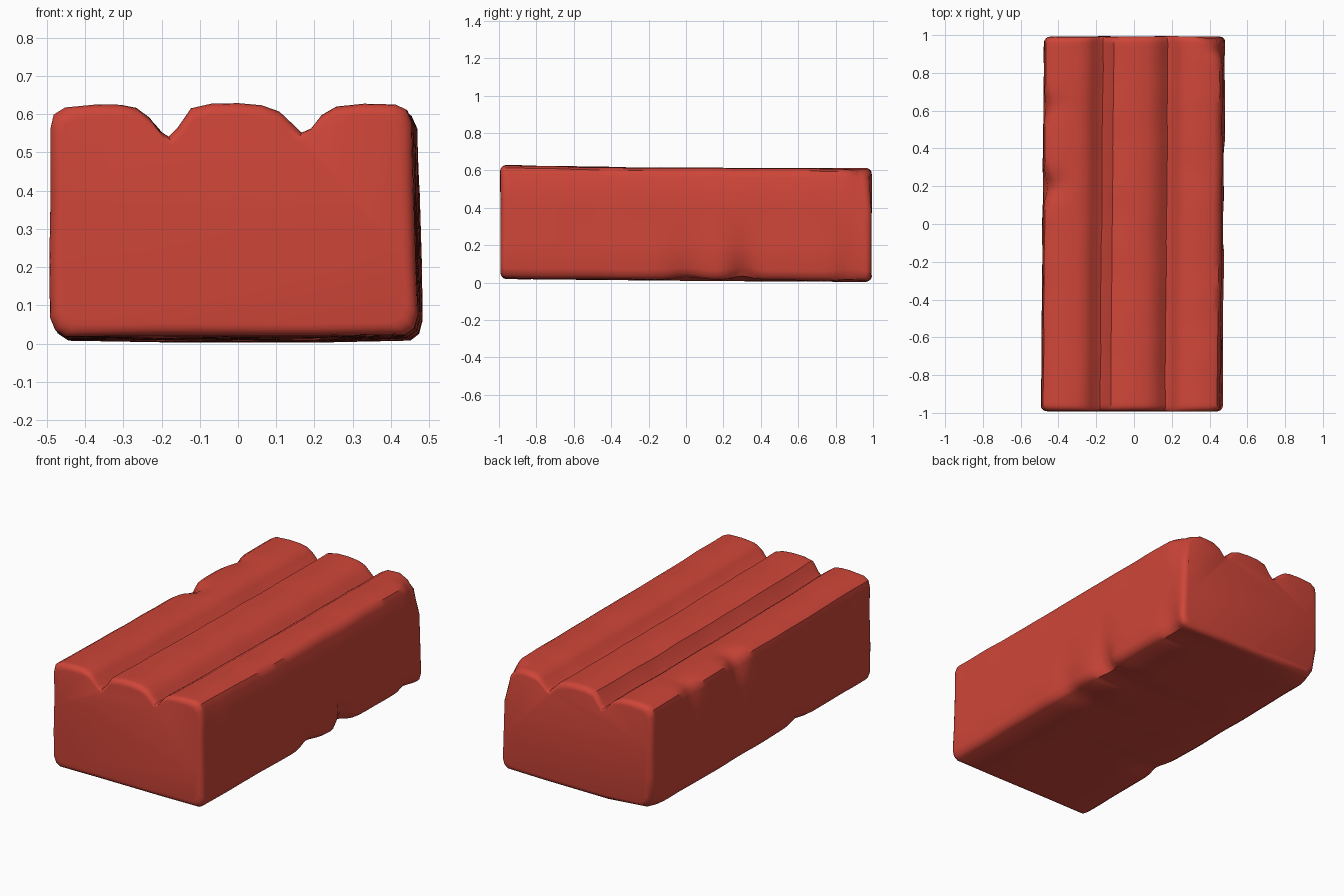
import bpy, bmesh, math
from mathutils import Vector, noise

if "Cube" in bpy.data.objects:
    bpy.data.objects.remove(bpy.data.objects["Cube"])

# Cross-section (x, z), clockwise from bottom left, with two grooves on top
PROFILE = [(-0.445, 0.005), (-0.47, 0.022), (-0.484, 0.055), (-0.484, 0.2), (-0.483, 0.38),
           (-0.482, 0.55), (-0.474, 0.588), (-0.445, 0.606), (-0.36, 0.612), (-0.30, 0.610),
           (-0.26, 0.602), (-0.225, 0.577), (-0.197, 0.542), (-0.172, 0.526), (-0.150, 0.548),
           (-0.115, 0.600), (-0.06, 0.613), (0.01, 0.615), (0.07, 0.609), (0.115, 0.592),
           (0.145, 0.563), (0.172, 0.537), (0.197, 0.548), (0.225, 0.583), (0.265, 0.606),
           (0.34, 0.613), (0.42, 0.611), (0.448, 0.598), (0.463, 0.565), (0.467, 0.4),
           (0.472, 0.2), (0.477, 0.06), (0.468, 0.025), (0.445, 0.008), (0.2, 0.003), (-0.2, 0.003)]

# Chipped spots along the edges: centre, radius, depth
CHIPS = [((0.48, 0.30, 0.03), 0.09, 0.06), ((0.48, 0.0, 0.01), 0.12, 0.03),
         ((0.47, 0.97, 0.60), 0.10, 0.05), ((-0.48, 0.20, 0.60), 0.09, 0.045),
         ((-0.48, 0.62, 0.60), 0.08, 0.025), ((-0.48, -0.35, 0.02), 0.10, 0.02),
         ((0.48, 0.87, 0.05), 0.09, 0.03), ((-0.47, 0.98, 0.02), 0.10, 0.03)]
MID = Vector((0, 0, 0.31))


def weathered(x, y, z):
    """Slight skew, sag, surface waviness and edge chips."""
    h = z / 0.61
    p = Vector((x + 0.008 * y, y,
                z + (1 - h) * 0.008 * (1 - y) + h * (0.006 * y * y - 0.008 * y)))
    p += noise.noise_vector(p * 5) * 0.004
    for c, r, depth in CHIPS:
        d = (p - Vector(c)).length
        inward = Vector((-c[0], -0.4 * c[1] if abs(c[1]) > 0.9 else 0, MID.z - c[2])).normalized()
        p += inward * depth * math.exp(-(d / r) ** 2 * 1.8)
    p.z = max(p.z, 0.0)
    return p


# Stations along the length, rounded at both ends: (y, inset)
R = 0.032
end = [(0.992 - R * (1 - math.sin(a)), R * (1 - math.cos(a)))
       for a in [math.radians(d) for d in (0, 22, 45, 67, 90)]]
stations = [(-y, i) for y, i in reversed(end)]
stations += [(-0.96 + 1.92 * k / 56 * 0.98 + 0.019, 0) for k in range(57)]
stations = [s for s in stations if s[1] > 0 or abs(s[0]) < 0.945 or abs(abs(s[0]) - 0.96) < 1e-6]
stations += end

bm = bmesh.new()
rings = []
for y, inset in stations:
    sx, sz = 1 - inset / 0.48, 1 - inset / 0.31
    rings.append([bm.verts.new(weathered(x * sx, y, MID.z + (z - MID.z) * sz))
                  for x, z in PROFILE])
n = len(PROFILE)
for a, b in zip(rings, rings[1:]):
    for i in range(n):
        j = (i + 1) % n
        bm.faces.new((a[i], a[j], b[j], b[i]))
bm.faces.new(rings[0])
bm.faces.new(rings[-1])
bmesh.ops.recalc_face_normals(bm, faces=bm.faces)

mesh = bpy.data.meshes.new("grooved_brick")
bm.to_mesh(mesh)
bm.free()
brick = bpy.data.objects.new("grooved_brick", mesh)
bpy.context.collection.objects.link(brick)

# Red clay
clay = bpy.data.materials.new("red_clay")
clay.diffuse_color = (0.62, 0.06, 0.04, 1)
clay.use_nodes = True
clay.node_tree.nodes["Principled BSDF"].inputs["Base Color"].default_value = clay.diffuse_color
mesh.materials.append(clay)

bpy.context.view_layer.objects.active = brick
brick.select_set(True)
bpy.ops.object.shade_smooth_by_angle(angle=math.radians(40))
